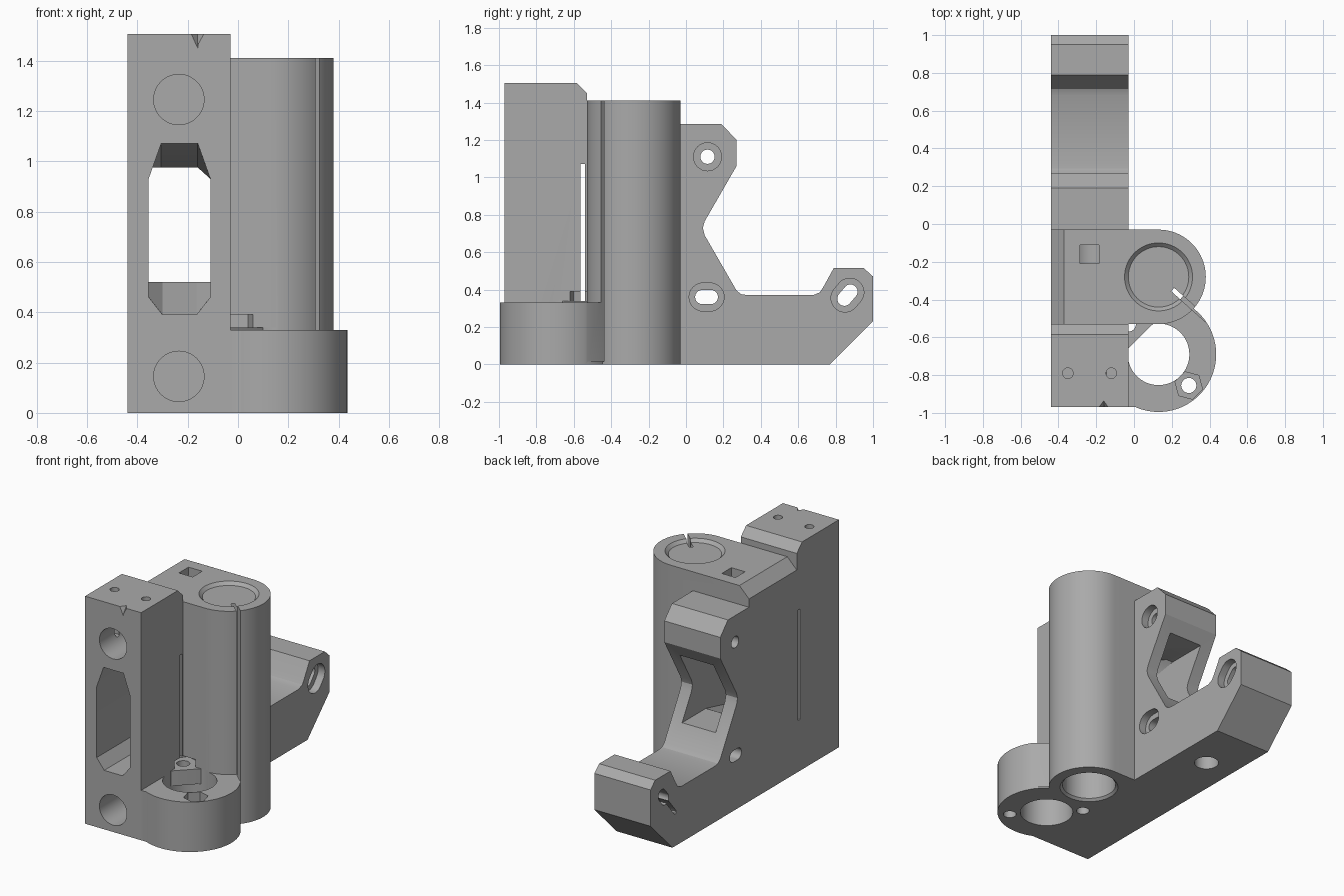
import bpy, bmesh, math
from mathutils import Vector

if "Cube" in bpy.data.objects:
    bpy.data.objects.remove(bpy.data.objects["Cube"], do_unlink=True)

grey = bpy.data.materials.new("plain grey")
grey.use_nodes = True
colour = (0.4, 0.4, 0.4, 1)
grey.diffuse_color = colour
grey.node_tree.nodes["Principled BSDF"].inputs["Base Color"].default_value = colour


def place(axis, a, b, depth):
    """Map a 2D profile point and a depth to 3D for the given extrusion axis."""
    return {"x": (depth, a, b), "y": (a, depth, b), "z": (a, b, depth)}[axis]


def loft(name, axis, pts0, lo, pts1, hi):
    bm = bmesh.new()
    low = [bm.verts.new(place(axis, a, b, lo)) for a, b in pts0]
    high = [bm.verts.new(place(axis, a, b, hi)) for a, b in pts1]
    bm.faces.new(low)
    bm.faces.new(high)
    for i in range(len(low)):
        j = (i + 1) % len(low)
        bm.faces.new((low[i], low[j], high[j], high[i]))
    bmesh.ops.recalc_face_normals(bm, faces=bm.faces)
    mesh = bpy.data.meshes.new(name)
    bm.to_mesh(mesh)
    bm.free()
    mesh.materials.append(grey)
    ob = bpy.data.objects.new(name, mesh)
    bpy.context.collection.objects.link(ob)
    return ob


def prism(name, axis, pts, lo, hi):
    return loft(name, axis, pts, lo, pts, hi)


def ring(a, b, r, n=64, turn=0.0):
    return [(a + r * math.cos(turn + math.tau * i / n),
             b + r * math.sin(turn + math.tau * i / n)) for i in range(n)]


def rect(a0, a1, b0, b1):
    return [(a0, b0), (a1, b0), (a1, b1), (a0, b1)]


def capsule(a, b, half, r, turn=0.0, n=16):
    """Rounded slot outline; half = 0 gives a circle."""
    pts = []
    for side in (1, -1):
        for i in range(n + 1):
            t = math.pi * (i / n - 0.5)
            u, v = side * (half + r * math.cos(t)), side * r * math.sin(t)
            pts.append((a + u * math.cos(turn) - v * math.sin(turn),
                        b + u * math.sin(turn) + v * math.cos(turn)))
    return pts


def combine(base, other, operation):
    mod = base.modifiers.new(operation.lower(), "BOOLEAN")
    mod.operation, mod.object, mod.solver = operation, other, "EXACT"
    bpy.context.view_layer.objects.active = base
    bpy.ops.object.modifier_apply(modifier=mod.name)
    bpy.data.objects.remove(other, do_unlink=True)


L, R = -0.44, -0.03          # plate faces
MX, MY = 0.13, -0.28         # tall tube centre
SX, SY = 0.13, -0.69         # short collar centre
BX = -0.235                  # rod bore centre

# Side plate with front tower and two rear arms
side = [(-0.97, 0), (0.77, 0), (1, 0.23), (1, 0.47), (0.95, 0.515), (0.79, 0.515),
        (0.735, 0.415), (0.715, 0.385), (0.68, 0.37), (0.33, 0.37), (0.295, 0.375),
        (0.27, 0.395), (0.1, 0.69), (0.09, 0.73), (0.1, 0.765), (0.27, 1.06),
        (0.27, 1.2), (0.19, 1.285), (-0.53, 1.285), (-0.53, 1.45), (-0.585, 1.505),
        (-0.97, 1.505)]
body = prism("bracket_body", "x", side, L, R)

# Bearing block, tall tube and short collar
block = [(L, 0), (MX, 0), (MX, 1.41), (-0.37, 1.41), (L, 1.34)]
for part in (prism("block", "y", block, -0.53, -0.03),
             prism("tube", "z", ring(MX, MY, 0.25, 96), 0, 1.41),
             prism("collar", "z", ring(SX, SY, 0.305, 96), 0, 0.33),
             prism("collar_web", "z", rect(-0.1, SX, -0.97, -0.4), 0, 0.33)):
    combine(body, part, "UNION")

# Vertical bores with a lead-in chamfer on the tall one
cuts = [prism("tube_bore", "z", ring(MX, MY, 0.165), -0.1, 1.6),
        prism("collar_bore", "z", ring(SX, SY, 0.163), -0.1, 0.34)]
for z, inward in ((0, 1), (1.41, -1)):
    cuts.append(loft("lead_in", "z", ring(MX, MY, 0.19), z - inward * 0.01,
                     ring(MX, MY, 0.16), z + inward * 0.02))

# Clamping slit along the tall tube
d = Vector((0.745, -0.667)).normalized()
n = Vector((-d.y, d.x)) * 0.012
c = Vector((MX, MY))
slit = [tuple(c + d * s + n * k) for s, k in ((0.1, -1), (0.4, -1), (0.4, 1), (0.1, 1))]
cuts.append(prism("tube_slit", "z", slit, 0.015, 1.6))

# Through window, tapering toward the back
front = [(-0.3, 0.39), (-0.165, 0.39), (-0.11, 0.46), (-0.11, 0.93),
         (-0.16, 1.07), (-0.305, 1.07), (-0.355, 0.93), (-0.355, 0.46)]
back = [(-0.3, 0.52), (-0.165, 0.52), (-0.11, 0.52), (-0.11, 0.975),
        (-0.16, 0.975), (-0.305, 0.975), (-0.355, 0.975), (-0.355, 0.52)]
cuts += [prism("window_front", "y", front, -1.1, -0.3),
         loft("window_taper", "y", front, -0.301, back, -0.05),
         prism("window_back", "y", rect(-0.355, -0.11, 0.52, 0.975), -0.06, 0.5)]

# Blind rod bores, sight hole, zip slot and bottom recess
for z in (0.145, 1.245):
    cuts.append(prism("rod_bore", "y", ring(BX, z, 0.1), -1.1, -0.06))
cuts += [prism("sight_hole", "z", rect(-0.285, -0.185, -0.21, -0.11), 1.245, 1.6),
         prism("side_slot", "x", rect(-0.565, -0.54, 0.34, 1.07), -0.6, 0.0),
         prism("bottom_recess", "z", ring(BX, 0.42, 0.075), -0.1, 0.15)]

# Screw holes in the tower top and the small front notch
for x in (-0.35, -0.12):
    cuts.append(prism("top_screw", "z", ring(x, -0.79, 0.028, 24), 1.2, 1.6))
cuts.append(loft("front_notch", "z",
                 [(-0.161, -0.98), (-0.159, -0.98), (-0.16, -0.969)], 1.45,
                 [(-0.197, -0.98), (-0.123, -0.98), (-0.16, -0.93)], 1.515))

# Arm screw holes, each with a counterbore on the tube side
for y, z, half, turn in ((0.115, 1.11, 0, 0), (0.11, 0.36, 0.023, 0),
                         (0.863, 0.37, 0.025, math.radians(50))):
    cuts.append(prism("arm_hole", "x", capsule(y, z, half, 0.038, turn), -0.6, 0.1))
    cuts.append(prism("arm_recess", "x", capsule(y, z, half * 0.8, 0.075, turn), -0.08, 0.1))

# Diagonal nut slit on the lower arm
cuts.append(prism("nut_slit", "x", capsule(0.78, 0.27, 0.06, 0.012, math.radians(50), 4),
                  -0.5, -0.36))

for cut in cuts:
    combine(body, cut, "DIFFERENCE")

# Corner ledge inside the collar, then screw holes with nut pockets
combine(body, prism("ledge", "z", [(-0.06, -0.5), (0.12, -0.5), (0.1, -0.53),
                                   (-0.03, -0.66), (-0.06, -0.66)], 0.24, 0.34), "UNION")
for x, y, r, lo, hi in ((0.29, -0.855, 0.075, 0.24, 0.4), (-0.03, -0.53, 0.1, 0.34, 0.39)):
    combine(body, prism("screw", "z", ring(x, y, 0.04, 32), -0.1, hi - 0.01), "DIFFERENCE")
    combine(body, prism("nut", "z", ring(x, y, r, 6, math.radians(45)), lo, hi), "DIFFERENCE")

# Smooth the round walls, keep the edges crisp
bpy.ops.object.select_all(action="DESELECT")
body.select_set(True)
bpy.context.view_layer.objects.active = body
bpy.ops.object.shade_smooth_by_angle(angle=math.radians(25))
